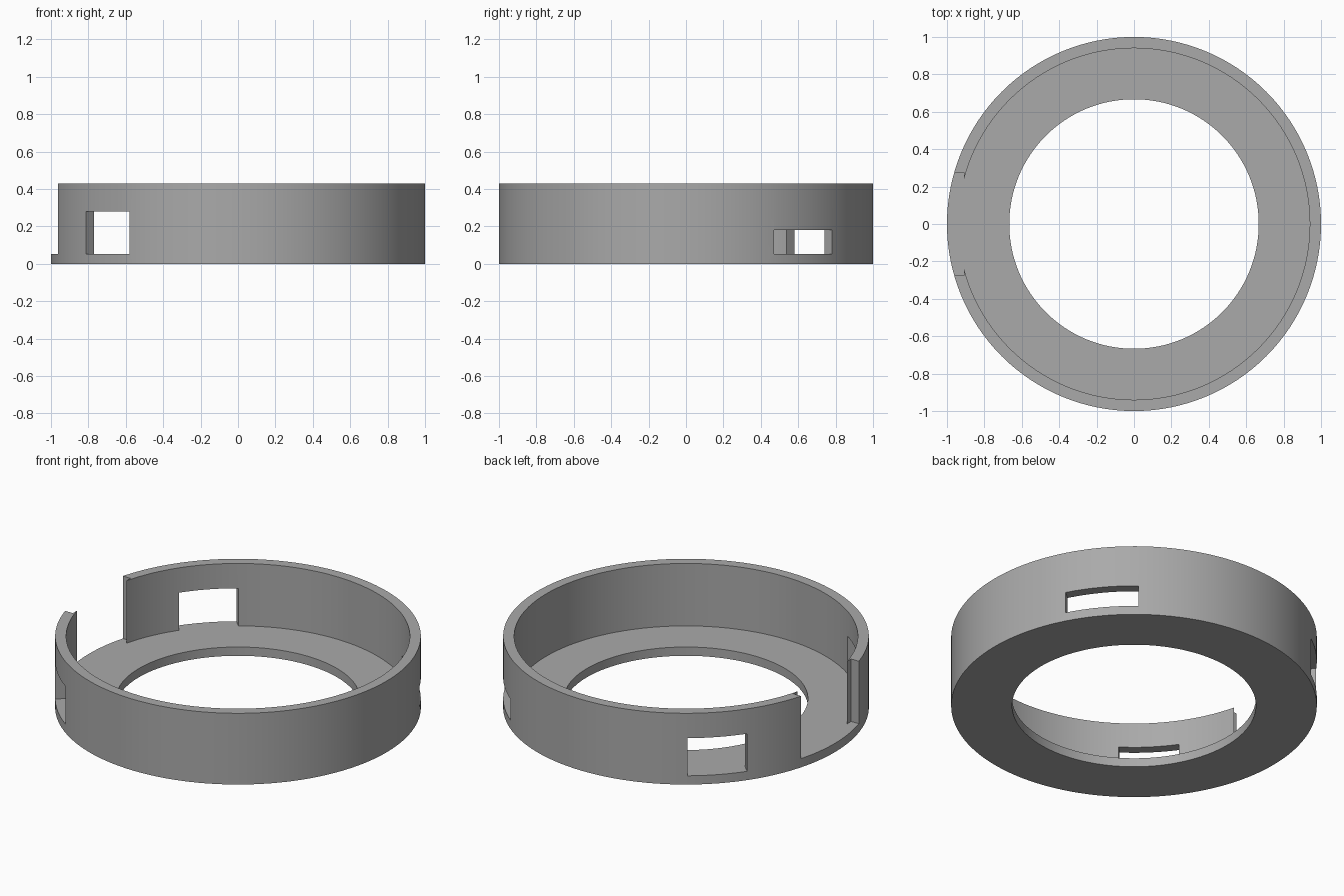
import bpy, bmesh, math
from mathutils import Matrix, Vector

cube = bpy.data.objects.get("Cube")
if cube:
    bpy.data.objects.remove(cube, do_unlink=True)

OUTER, INNER, HOLE = 1.0, 0.94, 0.667
FLOOR, HEIGHT, SEGMENTS = 0.053, 0.43, 128

grey = bpy.data.materials.new("plain grey")
grey.use_nodes = True
colour = (0.4, 0.4, 0.4, 1)
grey.diffuse_color = colour
grey.node_tree.nodes["Principled BSDF"].inputs["Base Color"].default_value = colour


def make_object(name, bm):
    bmesh.ops.recalc_face_normals(bm, faces=bm.faces)
    mesh = bpy.data.meshes.new(name)
    bm.to_mesh(mesh)
    bm.free()
    mesh.materials.append(grey)
    obj = bpy.data.objects.new(name, mesh)
    bpy.context.collection.objects.link(obj)
    return obj


def lathe(name, profile):
    """Closed (radius, height) profile turned around z."""
    bm = bmesh.new()
    rings = []
    for i in range(SEGMENTS):
        a = math.tau * i / SEGMENTS
        rings.append([bm.verts.new((r * math.cos(a), r * math.sin(a), z)) for r, z in profile])
    n = len(profile)
    for i in range(SEGMENTS):
        here, there = rings[i], rings[(i + 1) % SEGMENTS]
        for j in range(n):
            k = (j + 1) % n
            bm.faces.new((here[j], there[j], there[k], here[k]))
    return make_object(name, bm)


def cut(target, angle, width, near, top):
    """Cut a straight opening through the wall, from the floor up to top."""
    far = OUTER + 0.1
    bm = bmesh.new()
    bmesh.ops.create_cube(bm, size=1)
    bmesh.ops.scale(bm, vec=(far - near, width, top - FLOOR), verts=bm.verts)
    bmesh.ops.translate(bm, vec=Vector(((near + far) / 2, 0, (FLOOR + top) / 2)), verts=bm.verts)
    bmesh.ops.rotate(bm, matrix=Matrix.Rotation(math.radians(angle), 3, "Z"), verts=bm.verts)
    cutter = make_object("opening_cutter", bm)
    cutter.hide_render = True
    mod = target.modifiers.new("opening", "BOOLEAN")
    mod.operation, mod.solver, mod.object = "DIFFERENCE", "EXACT", cutter
    bpy.context.view_layer.objects.active = target
    bpy.ops.object.modifier_apply(modifier=mod.name)
    bpy.data.objects.remove(cutter, do_unlink=True)


# Ring housing: flat floor with a round hole, and a thin outer wall
housing = lathe("ring_housing", [
    (HOLE, 0), (OUTER, 0), (OUTER, HEIGHT), (INNER, HEIGHT), (INNER, FLOOR), (HOLE, FLOOR)])

# Full-height gap in the wall
cut(housing, 180, 0.55, 0.91, HEIGHT + 0.1)
# Two tall windows beside the gap
for angle in (135, 225):
    cut(housing, angle, 0.33, 0.85, 0.28)
# One low, wide window on the far side
cut(housing, 39.7, 0.404, 0.85, 0.18)

bpy.ops.object.select_all(action="DESELECT")
housing.select_set(True)
bpy.context.view_layer.objects.active = housing
bpy.ops.object.shade_smooth_by_angle(angle=math.radians(30))
